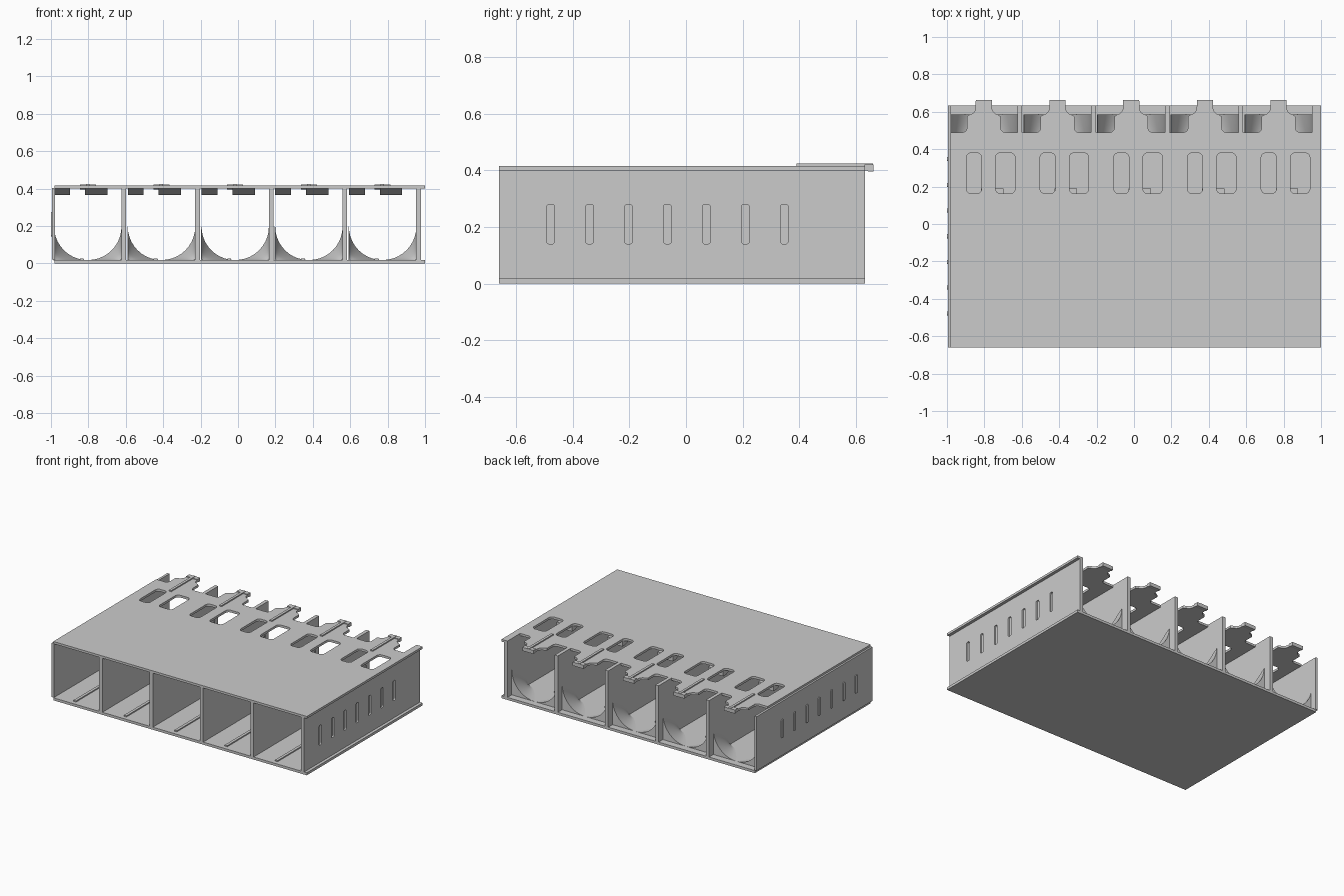
import bpy, bmesh, math
from mathutils import Vector

cube = bpy.data.objects.get("Cube")
if cube:
    bpy.data.objects.remove(cube)

grey = bpy.data.materials.new("mid_grey")
grey.use_nodes = True
COLOUR = (0.6, 0.6, 0.6, 1)
grey.diffuse_color = COLOUR
grey.node_tree.nodes["Principled BSDF"].inputs["Base Color"].default_value = COLOUR

BAYS = [-0.803 + 0.394 * i for i in range(5)]
FRONT, BACK = -0.66, 0.633
FLOOR, ROOF, TOP = 0.018, 0.4, 0.416
HALF = 0.18                      # half the clear width of a bay
SLOTS = [-0.478 + 0.1375 * i for i in range(7)]


def loft(name, rings, hidden=False):
    """Solid through a list of matching closed rings."""
    bm = bmesh.new()
    loops = [[bm.verts.new(p) for p in ring] for ring in rings]
    n = len(loops[0])
    for a, b in zip(loops, loops[1:]):
        for i in range(n):
            j = (i + 1) % n
            bm.faces.new((a[i], a[j], b[j], b[i]))
    bm.faces.new(loops[0])
    bm.faces.new(loops[-1])
    bmesh.ops.recalc_face_normals(bm, faces=bm.faces[:])
    mesh = bpy.data.meshes.new(name)
    bm.to_mesh(mesh)
    bm.free()
    mesh.materials.append(grey)
    obj = bpy.data.objects.new(name, mesh)
    bpy.context.collection.objects.link(obj)
    obj.hide_render = hidden
    obj.hide_viewport = hidden
    return obj


def prism(name, pts, axis, lo, hi, hidden=False):
    """Extrude a 2D outline along x or z."""
    place = {"x": lambda p, t: (t, p[0], p[1]),
             "z": lambda p, t: (p[0], p[1], t)}[axis]
    return loft(name, [[place(p, t) for p in pts] for t in (lo, hi)], hidden)


def box(name, x0, x1, y0, y1, z0, z1):
    return prism(name, [(x0, y0), (x1, y0), (x1, y1), (x0, y1)], "z", z0, z1)


def arc(cx, cy, r, start, end, steps=6):
    angles = [math.radians(start + (end - start) * i / steps) for i in range(steps + 1)]
    return [(cx + r * math.cos(a), cy + r * math.sin(a)) for a in angles]


def rounded(x0, x1, y0, y1, r):
    return (arc(x1 - r, y1 - r, r, 0, 90) + arc(x0 + r, y1 - r, r, 90, 180)
            + arc(x0 + r, y0 + r, r, 180, 270) + arc(x1 - r, y0 + r, r, 270, 360))


def cut(obj, cutters):
    for cutter in cutters:
        mod = obj.modifiers.new("cut", "BOOLEAN")
        mod.object = cutter
        mod.operation = "DIFFERENCE"
        mod.solver = "EXACT"


# Roof outline, with a latch tab and two notches at the back of each bay
outline = [(1.0, BACK), (1.0, FRONT), (-0.982, FRONT), (-0.982, 0.49)]
R = 0.025
for c in BAYS:
    outline += arc(c - 0.09 - R, 0.49 + R, R, 270, 360)
    outline += [(c - 0.09, 0.575)]
    outline += arc(c - 0.085, 0.625, 0.042, 280, 350)
    outline += [(c - 0.043, 0.663), (c + 0.043, 0.663)]
    outline += arc(c + 0.085, 0.625, 0.042, 190, 260)
    outline += [(c + 0.09, 0.575)]
    outline += arc(c + 0.09 + R, 0.49 + R, R, 180, 270)
    outline += [(c + HALF, 0.49), (c + HALF, BACK)]
    if c != BAYS[-1]:
        outline += [(c + HALF + 0.025, BACK), (c + HALF + 0.025, 0.49)]
roof = prism("roof", outline, "z", ROOF, TOP)

# Two windows above every bay
windows = []
for c in BAYS:
    for x0, x1 in ((-0.093, -0.012), (0.063, 0.167)):
        windows.append(prism("window_cutter", rounded(c + x0, c + x1, 0.163, 0.38, 0.025),
                             "z", 0.39, 0.43, True))
cut(roof, windows)

# Floor with a flange along the left side
box("floor", -0.982, 1.0, FRONT, BACK, 0, FLOOR)

# Dividers and the slotted outer wall
for c in BAYS[:-1]:
    box("divider", c + HALF, c + HALF + 0.025, FRONT, BACK, FLOOR - 0.002, ROOF + 0.002)
left_wall = box("left_wall", BAYS[-1] + HALF, 0.979, FRONT, BACK, FLOOR - 0.002, ROOF + 0.002)
cut(left_wall, [prism("slot_cutter", rounded(y - 0.014, y + 0.014, 0.14, 0.28, 0.01),
                      "x", 0.968, 1.0, True) for y in SLOTS])

# Right wall, recessed top and bottom, with matching locating ribs
box("right_wall", -0.995, -0.978, FRONT, BACK, 0.02, ROOF + 0.002)
for y in SLOTS:
    prism("locating_rib", rounded(y - 0.011, y + 0.011, 0.145, 0.275, 0.008), "x", -1.0, -0.99)

for c in BAYS:
    # Latch tab: raised spine and thickened tip
    box("tab_spine", c - 0.01, c + 0.008, 0.39, 0.66, TOP - 0.004, 0.424)
    prism("tab_tip", [(0.63, ROOF + 0.002), (0.645, 0.396), (0.663, 0.396),
                      (0.663, 0.421), (0.63, 0.421)], "x", c - 0.043, c + 0.043)
    # Stop ramps under the roof
    for x0, x1 in ((-HALF, -0.095), (-0.015, 0.105)):
        prism("stop_ramp", [(0.06, ROOF + 0.002), (0.16, 0.366), (0.19, 0.366),
                            (0.19, ROOF + 0.002)], "x", c + x0, c + x1)
    # Guide rail on the floor
    box("guide_rail", c - 0.042, c - 0.022, FRONT + 0.03, 0.4, FLOOR - 0.002, 0.026)
    # Curved cradles in the lower back corners
    for side in (-1, 1):
        rings = []
        for i in range(9):
            t = i / 8
            r = 0.01 + 0.168 * t ** 0.7
            y = 0.4 + 0.185 * t
            corner = Vector((c + side * (HALF + 0.003), y, FLOOR - 0.003))
            ring = [corner]
            for u, v in arc(r, r, r, 180, 270, 10):
                ring.append((c + side * (HALF - u), y, FLOOR + v))
            ring.insert(1, (corner.x, y, FLOOR + r))
            ring.append((c + side * (HALF - r), y, corner.z))
            rings.append(ring)
        cradle = loft("corner_cradle", rings)
        bpy.ops.object.select_all(action="DESELECT")
        cradle.select_set(True)
        bpy.context.view_layer.objects.active = cradle
        bpy.ops.object.shade_smooth_by_angle(angle=math.radians(35))
